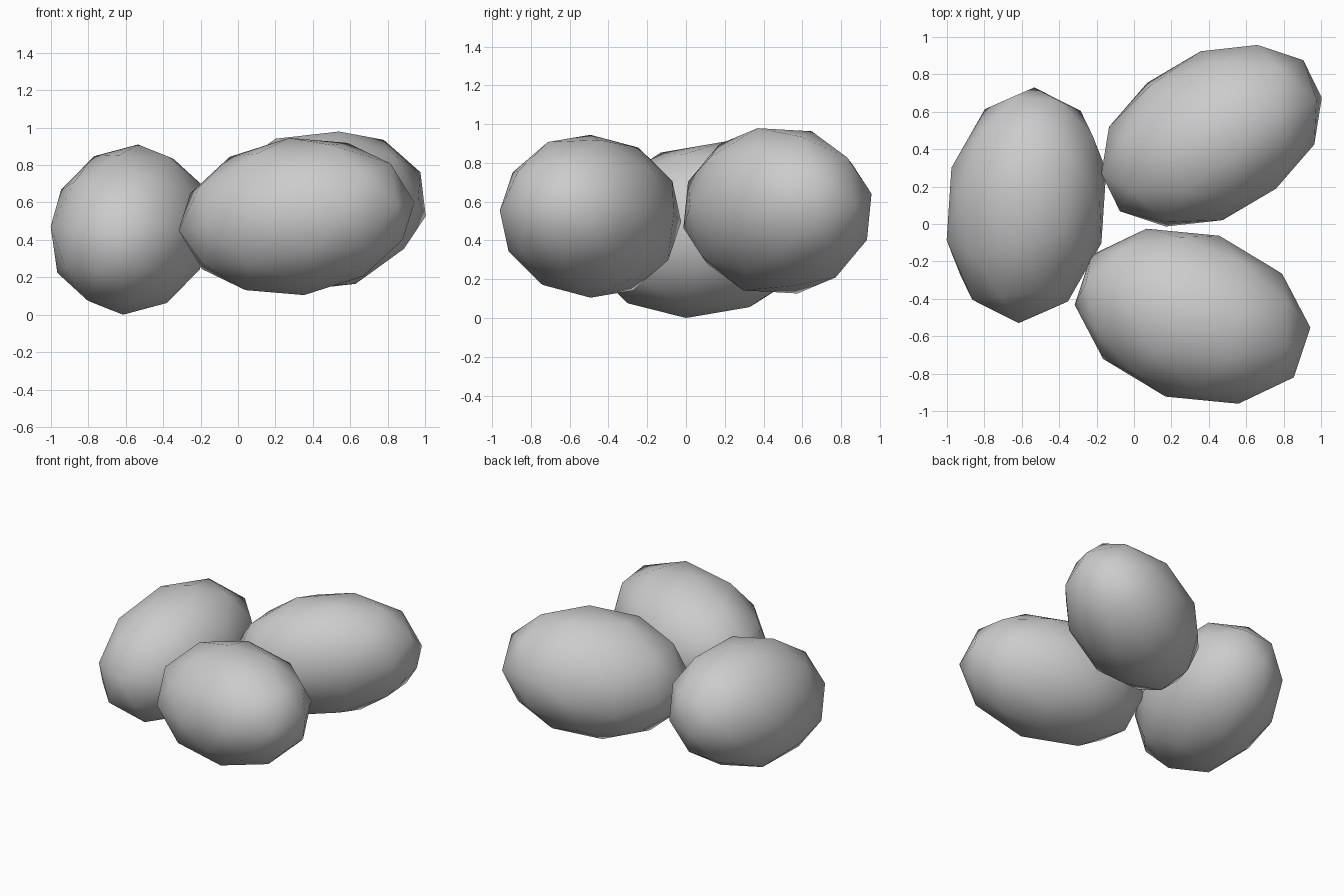
import bpy
import bmesh
from math import radians
from mathutils import Matrix

if "Cube" in bpy.data.objects:
    bpy.data.objects.remove(bpy.data.objects["Cube"])


def egg(name, centre, axes, tip=0, spin=0):
    """Coarse smooth-shaded icosphere stretched along three semi-axes."""
    stretch = Matrix(axes).transposed().to_4x4()
    turn = Matrix.Rotation(radians(spin), 4, 'Z') @ Matrix.Rotation(radians(tip), 4, 'Y')
    bm = bmesh.new()
    bmesh.ops.create_icosphere(bm, subdivisions=2, radius=1, matrix=stretch @ turn)
    bmesh.ops.recalc_face_normals(bm, faces=bm.faces)
    for f in bm.faces:
        f.smooth = True
    mesh = bpy.data.meshes.new(name)
    bm.to_mesh(mesh)
    bm.free()
    ob = bpy.data.objects.new(name, mesh)
    ob.location = centre
    bpy.context.collection.objects.link(ob)
    return ob


# Left egg, long axis running front to back
egg("left_egg", (-0.575, 0.10, 0.455),
    ((-0.435, 0.008, 0.01), (-0.042, -0.63, 0.02), (0.04, 0.10, 0.455)))

# Front egg, long axis running left to right
egg("front_egg", (0.313, -0.493, 0.525),
    ((-0.616, 0.204, -0.073), (-0.144, -0.43, -0.017), (-0.04, 0.0, 0.42)))

# Back egg, lying diagonally with a flat facet on top
egg("back_egg", (0.415, 0.472, 0.553),
    ((0.563, 0.318, 0.048), (-0.215, 0.381, -0.04), (0.0, 0.0, 0.437)),
    tip=37.38, spin=-15.3)
